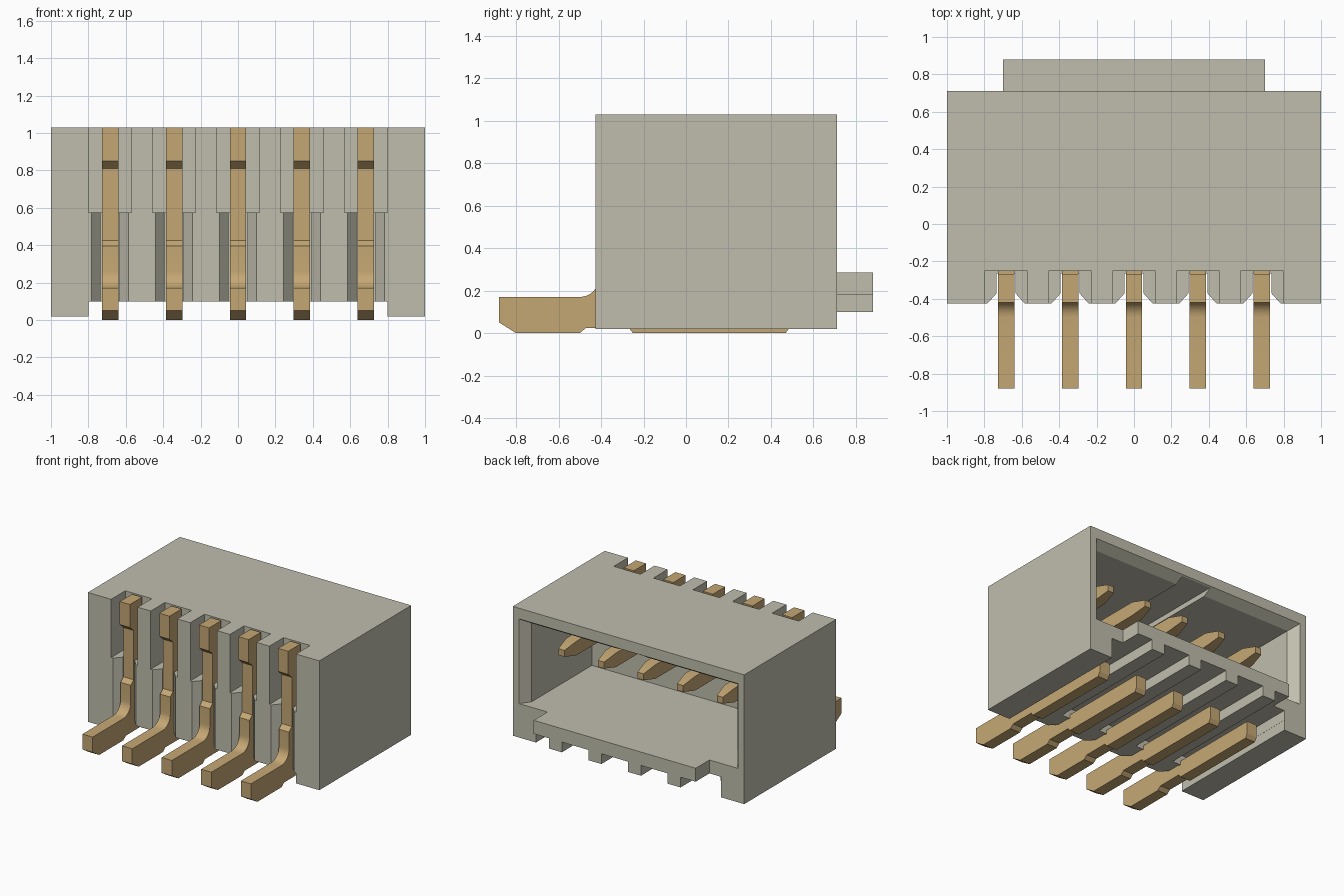
import bpy, bmesh, math

cube = bpy.data.objects.get("Cube")
if cube:
    bpy.data.objects.remove(cube, do_unlink=True)


def material(name, color):
    m = bpy.data.materials.new(name)
    m.use_nodes = True
    m.diffuse_color = (*color, 1)
    b = next(n for n in m.node_tree.nodes if n.type == 'BSDF_PRINCIPLED')
    b.inputs["Base Color"].default_value = (*color, 1)
    b.inputs["Roughness"].default_value = 0.6
    return m


plastic = material("warm grey plastic", (0.53, 0.515, 0.42))
brass = material("brass", (0.56, 0.39, 0.175))


def loft(name, ring_a, ring_b, mat):
    """Solid between two matching closed rings of 3D points."""
    bm = bmesh.new()
    a = [bm.verts.new(p) for p in ring_a]
    b = [bm.verts.new(p) for p in ring_b]
    bm.faces.new(a)
    bm.faces.new(b[::-1])
    for i in range(len(a)):
        j = (i + 1) % len(a)
        bm.faces.new((a[j], a[i], b[i], b[j]))
    bmesh.ops.recalc_face_normals(bm, faces=bm.faces[:])
    me = bpy.data.meshes.new(name)
    bm.to_mesh(me)
    bm.free()
    me.materials.append(mat)
    ob = bpy.data.objects.new(name, me)
    bpy.context.scene.collection.objects.link(ob)
    return ob


def rect(x0, x1, z0, z1, y):
    return [(x0, y, z0), (x1, y, z0), (x1, y, z1), (x0, y, z1)]


def box(name, x0, x1, y0, y1, z0, z1):
    return loft(name, rect(x0, x1, z0, z1, y0), rect(x0, x1, z0, z1, y1), plastic)


def boolean(target, tool, operation='DIFFERENCE'):
    tool.hide_render = True
    mod = target.modifiers.new("cut", 'BOOLEAN')
    mod.operation = operation
    mod.solver = 'EXACT'
    mod.object = tool
    bpy.context.view_layer.objects.active = target
    bpy.ops.object.modifier_apply(modifier=mod.name)
    bpy.data.objects.remove(tool, do_unlink=True)


PIN_X = [(i - 2) * 0.342 for i in range(5)]

# Housing shell with rear tongue and raised underside between two side rails
housing = box("housing", -1, 1, -0.425, 0.71, 0.02, 1.03)
boolean(housing, box("underside_cut", -0.8, 0.8, -0.6, 0.9, -0.1, 0.10))
boolean(housing, box("tongue", -0.7, 0.7, 0.5, 0.88, 0.10, 0.285), 'UNION')

# Socket cavity, its flared mouth and the keying groove in the roof
boolean(housing, box("cavity", -0.89, 0.89, -0.11, 0.68, 0.285, 0.90))
boolean(housing, loft("mouth", rect(-0.88, 0.88, 0.285, 0.89, 0.62),
                      rect(-0.952, 0.952, 0.285, 0.953, 0.72), plastic))
boolean(housing, box("key_groove", -0.12, 0.14, -0.10, 0.8, 0.8, 0.94))

for x in PIN_X:
    # Wide upper slot in the front wall
    boolean(housing, box("upper_slot", x - 0.115, x + 0.115, -0.6, -0.25, 0.575, 1.2))
    # Narrow lower slot with a flared entry
    plan = [(-0.10, -0.426), (-0.05, -0.37), (-0.05, -0.265),
            (0.05, -0.265), (0.05, -0.37), (0.10, -0.426), (0.10, -0.5), (-0.10, -0.5)]
    boolean(housing, loft("lower_slot", [(x + u, y, 0.0) for u, y in plan],
                          [(x + u, y, 0.60) for u, y in plan], plastic))
    # Groove under the floor and tongue
    boolean(housing, box("floor_groove", x - 0.115, x + 0.115, -0.25, 1.0, 0.0, 0.18))

# Terminal profile in (y, z): solder tail, lower arm, contact beam, head, bend
profile = [(-0.88, 0.05), (-0.80, 0), (-0.50, 0), (-0.47, 0.025), (-0.27, 0.025),
           (-0.25, 0), (0.47, 0), (0.49, 0.03), (0.49, 0.13), (-0.27, 0.13),
           (-0.27, 0.64), (0.44, 0.64), (0.56, 0.67), (0.56, 0.72), (0.44, 0.75),
           (-0.27, 0.75), (-0.27, 1.03), (-0.42, 1.03), (-0.42, 0.85), (-0.375, 0.81),
           (-0.375, 0.425), (-0.41, 0.395)]
for k in range(9):
    t = math.radians(90 * k / 8)
    profile.append((-0.50 + 0.09 * math.cos(t), 0.26 - 0.09 * math.sin(t)))
profile.append((-0.88, 0.17))


def side(x, sign):
    # The contact tip narrows
    return [(x + sign * (0.026 if y > 0.5 else 0.044), y, z) for y, z in profile]


for i, x in enumerate(PIN_X):
    pin = loft(f"terminal_{i + 1}", side(x, -1), side(x, 1), brass)
    bpy.ops.object.select_all(action='DESELECT')
    pin.select_set(True)
    bpy.context.view_layer.objects.active = pin
    bpy.ops.object.shade_smooth_by_angle(angle=math.radians(20))
    pin.select_set(False)
